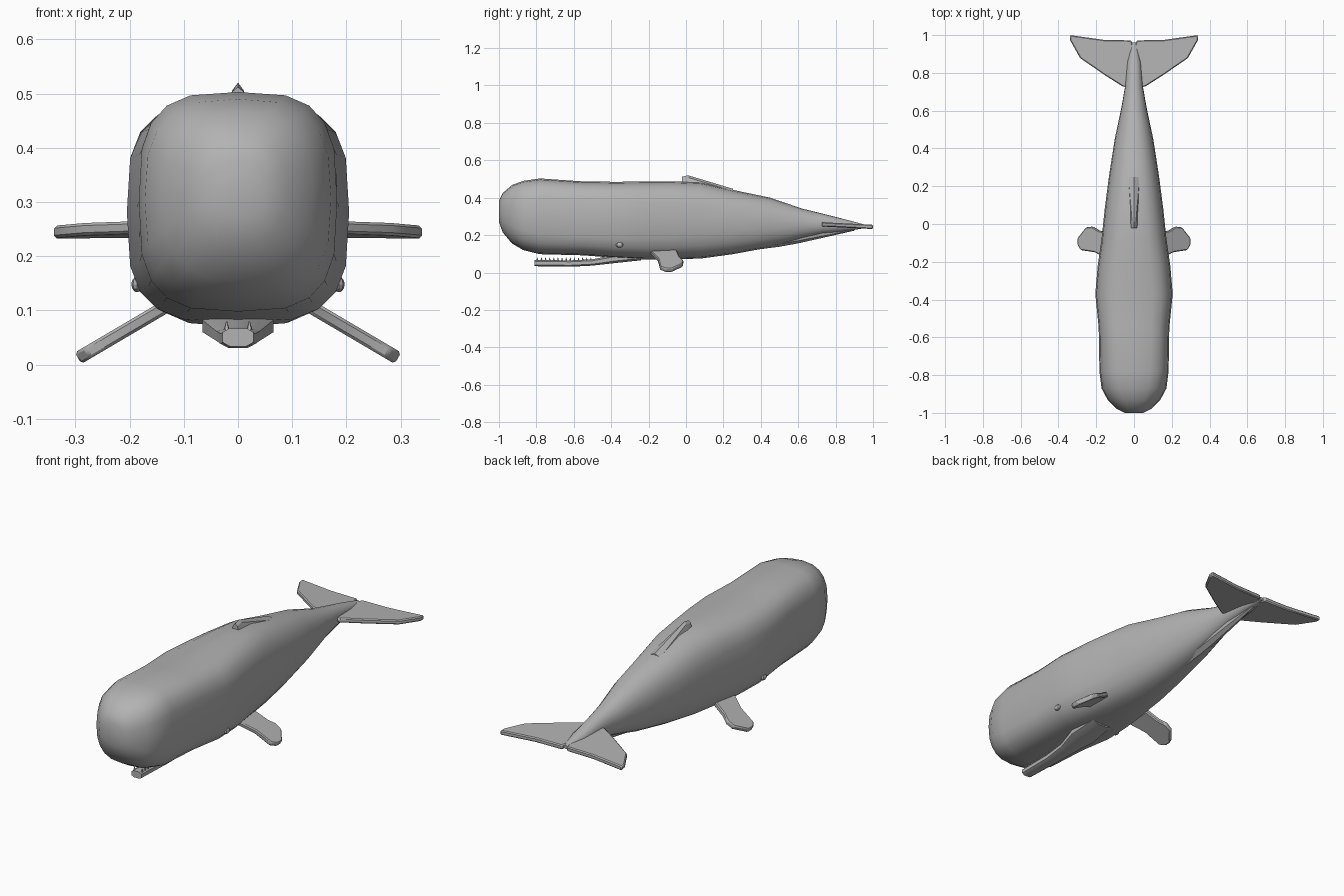
import bpy, bmesh, math
from mathutils import Vector

if "Cube" in bpy.data.objects:
    bpy.data.objects.remove(bpy.data.objects["Cube"])

grey = bpy.data.materials.new("whale grey")
grey.diffuse_color = (0.45, 0.45, 0.45, 1)
grey.use_nodes = True
grey.node_tree.nodes["Principled BSDF"].inputs["Base Color"].default_value = grey.diffuse_color


def finish(name, bm, angle=40, mirror=False, bevel=0.0):
    bmesh.ops.recalc_face_normals(bm, faces=bm.faces)
    me = bpy.data.meshes.new(name)
    bm.to_mesh(me)
    bm.free()
    me.materials.append(grey)
    me.shade_smooth()
    me.set_sharp_from_angle(angle=math.radians(angle))
    ob = bpy.data.objects.new(name, me)
    bpy.context.collection.objects.link(ob)
    if bevel:
        mod = ob.modifiers.new("Bevel", 'BEVEL')
        mod.width = bevel
        mod.segments = 1
    if mirror:
        ob.modifiers.new("Mirror", 'MIRROR').use_mirror_merge = False
    return ob


def loft(name, sections, n, angle=40, shift=0.0):
    """Skin rounded-square rings: (y, half width, bottom, top, squareness)."""
    bm = bmesh.new()
    rings = []
    for y, hw, zb, zt, p in sections:
        ring = []
        for i in range(n):
            a = 2 * math.pi * (i + shift) / n
            c, s = math.cos(a), math.sin(a)
            x = math.copysign(abs(c) ** (2 / p), c) * hw
            z = math.copysign(abs(s) ** (2 / p), s) * (zt - zb) / 2
            ring.append(bm.verts.new((x, y, (zb + zt) / 2 + z)))
        rings.append(ring)
    for r, q in zip(rings, rings[1:]):
        for i in range(n):
            j = (i + 1) % n
            bm.faces.new((r[i], r[j], q[j], q[i]))
    bm.faces.new(rings[0])
    bm.faces.new(rings[-1])
    return finish(name, bm, angle)


def slab(name, outline, place, offset, bevel):
    """Mirrored pair of flat fins from an outline placed in space."""
    bm = bmesh.new()
    off = Vector(offset)
    lo = [bm.verts.new(Vector(place(u, v)) - off) for u, v in outline]
    hi = [bm.verts.new(Vector(place(u, v)) + off) for u, v in outline]
    bm.faces.new(lo)
    bm.faces.new(hi)
    n = len(lo)
    for i in range(n):
        j = (i + 1) % n
        bm.faces.new((lo[i], lo[j], hi[j], hi[i]))
    return finish(name, bm, 30, True, bevel)


# Body and head
loft("body", [
    (-1.00, .05, .27, .385, 2.2), (-.98, .09, .215, .425, 2.4),
    (-.93, .14, .155, .468, 2.6), (-.87, .172, .12, .49, 2.9),
    (-.78, .183, .098, .503, 3.2), (-.55, .187, .092, .487, 3.4),
    (-.37, .205, .078, .485, 3.3), (-.22, .192, .070, .487, 3.1),
    (-.08, .172, .070, .488, 2.9), (.08, .155, .075, .482, 2.6),
    (.25, .133, .098, .442, 2.4), (.45, .102, .135, .40, 2.2),
    (.62, .066, .180, .342, 2.1), (.73, .047, .205, .315, 2.1),
    (.86, .036, .222, .282, 2.1), (.96, .012, .238, .255, 2.0)], 20, 60)

# Ridge under the tail
loft("tail_keel", [
    (.36, .02, .120, .20, 2.0), (.50, .035, .138, .24, 2.0),
    (.60, .032, .156, .25, 2.0), (.75, .022, .190, .25, 2.0),
    (.90, .010, .224, .25, 2.0)], 8)

# Lower jaw
loft("lower_jaw", [
    (-.81, .030, .033, .068, 3.0), (-.62, .034, .030, .066, 3.0),
    (-.50, .044, .036, .072, 2.8), (-.39, .070, .048, .095, 2.6),
    (-.24, .060, .064, .110, 2.4)], 8, 30, .5)

# Two rows of small teeth
bm = bmesh.new()
for k in range(14):
    ret = bmesh.ops.create_cone(bm, cap_ends=True, segments=5,
                                radius1=.006, radius2=.001, depth=.016)
    bmesh.ops.translate(bm, verts=ret["verts"],
                        vec=(.021, -.795 + k * .022, .072))
finish("teeth", bm, 30, True)

# Side flippers, slanting down and out
slab("flipper",
     [(0, -.195), (0, -.05), (.35, -.035), (.55, -.014), (.74, -.018),
      (1, -.075), (1, -.11), (.9, -.138), (.45, -.15)],
     lambda u, v: (.125 + .17 * u, v, .112 - .1 * u),
     (.006, 0, .0105), .005)

# Tail flukes
slab("tail_fluke",
     [(.002, .93), (.014, .972), (.16, .975), (.34, 1.0), (.338, .972),
      (.285, .878), (.15, .785), (.055, .725), (.002, .74)],
     lambda x, y: (x, y, .258 - .05 * (y - .72)),
     (0, 0, .0115), .005)

# Low back fin that spreads into the back
bm = bmesh.new()
rows = [[(-.018, -.022, .475), (-.012, -.022, .502), (0, -.022, .512)],
        [(-.022, .02, .475), (-.010, .015, .507), (0, .01, .520)],
        [(-.042, .25, .420), (-.030, .25, .436), (0, .25, .448)]]
grid = [[bm.verts.new(p) for p in r] +
        [bm.verts.new((-x, y, z)) for x, y, z in r[1::-1]] for r in rows]
for r, q in zip(grid, grid[1:]):
    for i in range(4):
        bm.faces.new((r[i], r[i + 1], q[i + 1], q[i]))
    bm.faces.new((r[4], r[0], q[0], q[4]))
bm.faces.new(grid[0])
bm.faces.new(grid[-1])
finish("back_fin", bm, 25)

# Eyes
bm = bmesh.new()
bmesh.ops.create_uvsphere(bm, u_segments=8, v_segments=6, radius=.018)
bmesh.ops.scale(bm, verts=bm.verts, vec=(.6, 1.1, .8))
bmesh.ops.translate(bm, verts=bm.verts, vec=(.186, -.355, .148))
finish("eye", bm, 30, True)
